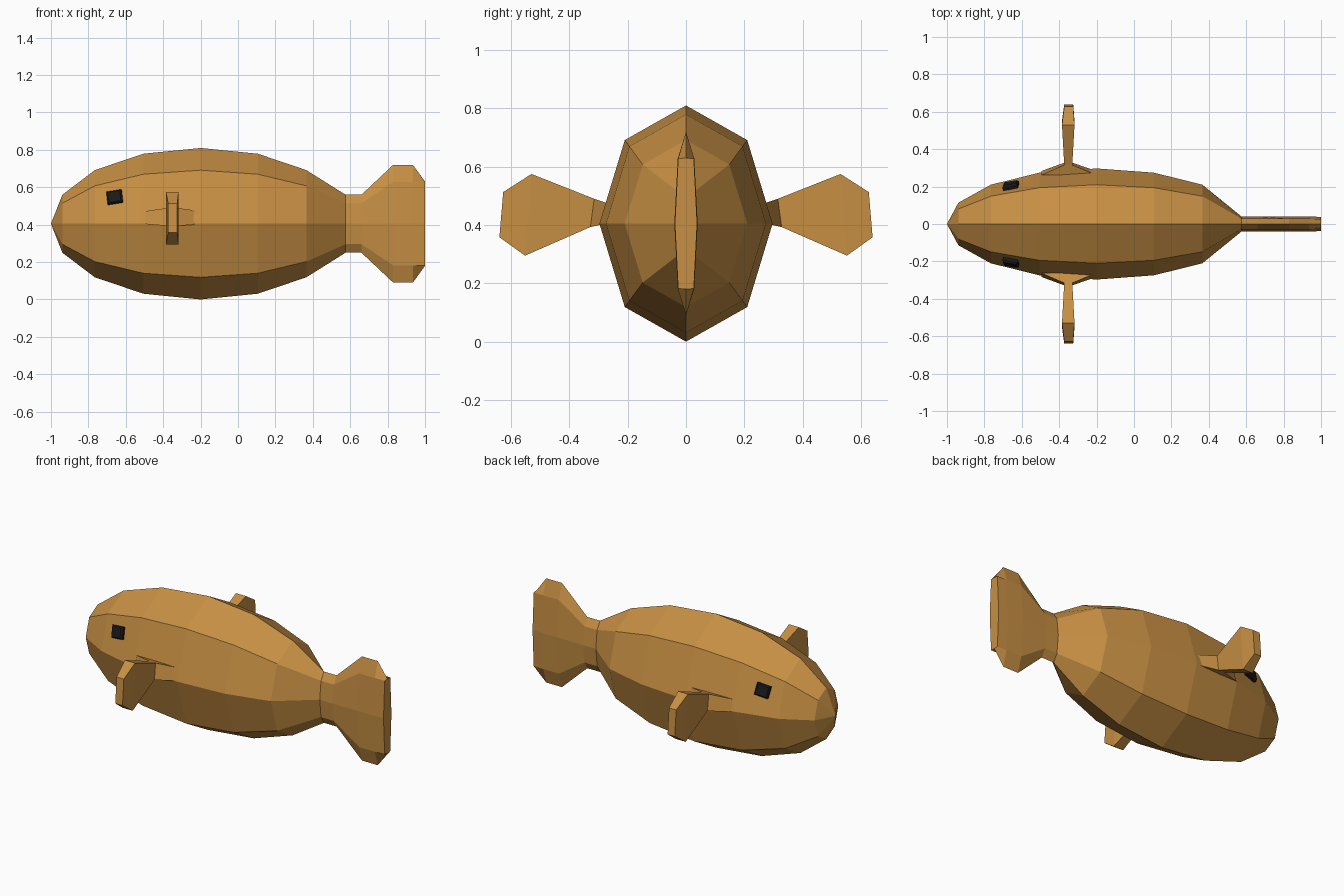
import bpy, bmesh, math
from mathutils import Vector, Matrix

if "Cube" in bpy.data.objects:
    bpy.data.objects.remove(bpy.data.objects["Cube"])

def material(name, col):
    m = bpy.data.materials.new(name)
    m.diffuse_color = (*col, 1)
    m.use_nodes = True
    m.node_tree.nodes["Principled BSDF"].inputs["Base Color"].default_value = m.diffuse_color
    return m

TAN = material("golden brown", (0.57, 0.275, 0.057))
BLACK = material("black", (0.01, 0.01, 0.01))
ZC = 0.405  # height of the body axis

def finish(bm, name, mat):
    bmesh.ops.recalc_face_normals(bm, faces=bm.faces)
    me = bpy.data.meshes.new(name)
    bm.to_mesh(me)
    bm.free()
    me.materials.append(mat)
    ob = bpy.data.objects.new(name, me)
    bpy.context.collection.objects.link(ob)
    return ob

def loft(bm, loops):
    """Bridge consecutive loops of points and return their vertices."""
    rings = [[bm.verts.new(p) for p in loop] for loop in loops]
    for a, b in zip(rings, rings[1:]):
        n = len(a)
        for i in range(n):
            bm.faces.new((a[i], a[(i + 1) % n], b[(i + 1) % n], b[i]))
    return rings

# Body and tail: one eight-sided loft along x
def section(x, ry, rz, top=None):
    pts = []
    for i in range(8):
        a = math.pi / 4 * i
        y, z = ry * math.cos(a), rz * math.sin(a)
        if top is not None and i in (2, 6):
            z = math.copysign(top, z)
        pts.append((x, y, ZC + z))
    return pts

loops = []
for k in range(1, 7):
    a = math.pi / 8 * k
    loops.append(section(-0.2 - 0.8 * math.cos(a), 0.297 * math.sin(a), 0.405 * math.sin(a)))
loops += [section(0.575, 0.04, 0.155), section(0.66, 0.04, 0.155),
          section(0.83, 0.04, 0.315), section(0.935, 0.04, 0.315),
          section(1.0, 0.038, 0.315, 0.225)]
bm = bmesh.new()
rings = loft(bm, loops)
nose = bm.verts.new((-1, 0, ZC))
for i in range(8):
    bm.faces.new((nose, rings[0][i], rings[0][(i + 1) % 8]))
bm.faces.new(rings[-1])
finish(bm, "body_and_tail", TAN)

# Side fins: x range, then (y, z) of upper and lower edges
FIN = [(-0.495, -0.20, 0.262, 0.472, 0.283, 0.403),
       (-0.373, -0.33, 0.315, 0.49, 0.328, 0.393),
       (-0.385, -0.318, 0.53, 0.575, 0.552, 0.295),
       (-0.373, -0.325, 0.627, 0.513, 0.64, 0.358)]
for side, label in ((-1, "near"), (1, "far")):
    bm = bmesh.new()
    rings = loft(bm, [[(x0, side * yu, zu), (x1, side * yu, zu),
                       (x1, side * yl, zl), (x0, side * yl, zl)]
                      for x0, x1, yu, zu, yl, zl in FIN])
    bm.faces.new(rings[0])
    bm.faces.new(rings[-1])
    finish(bm, label + "_fin", TAN)

    # Eye: small block lying on the body surface
    n = Vector((-0.22, 1, 0.31)).normalized()
    t = Vector((1, 0.16, 0.16)).normalized()
    t = (t - n * t.dot(n)).normalized()
    b = n.cross(t)
    c = Vector((-0.658, 0.203, 0.546))
    hw, hh, d = 0.042, 0.036, 0.02
    bm = bmesh.new()
    rings = loft(bm, [[c + t * (u * s * hw) + b * (v * s * hh) + n * h
                       for u, v in ((-1, -1), (1, -1), (1, 1), (-1, 1))]
                      for h, s in ((-d, 0.9), (0.008, 1), (0.018, 0.8))])
    bm.faces.new(rings[0])
    bm.faces.new(rings[-1])
    if side < 0:
        bmesh.ops.transform(bm, matrix=Matrix.Scale(-1, 4, (0, 1, 0)), verts=bm.verts)
    finish(bm, label + "_eye", BLACK)
